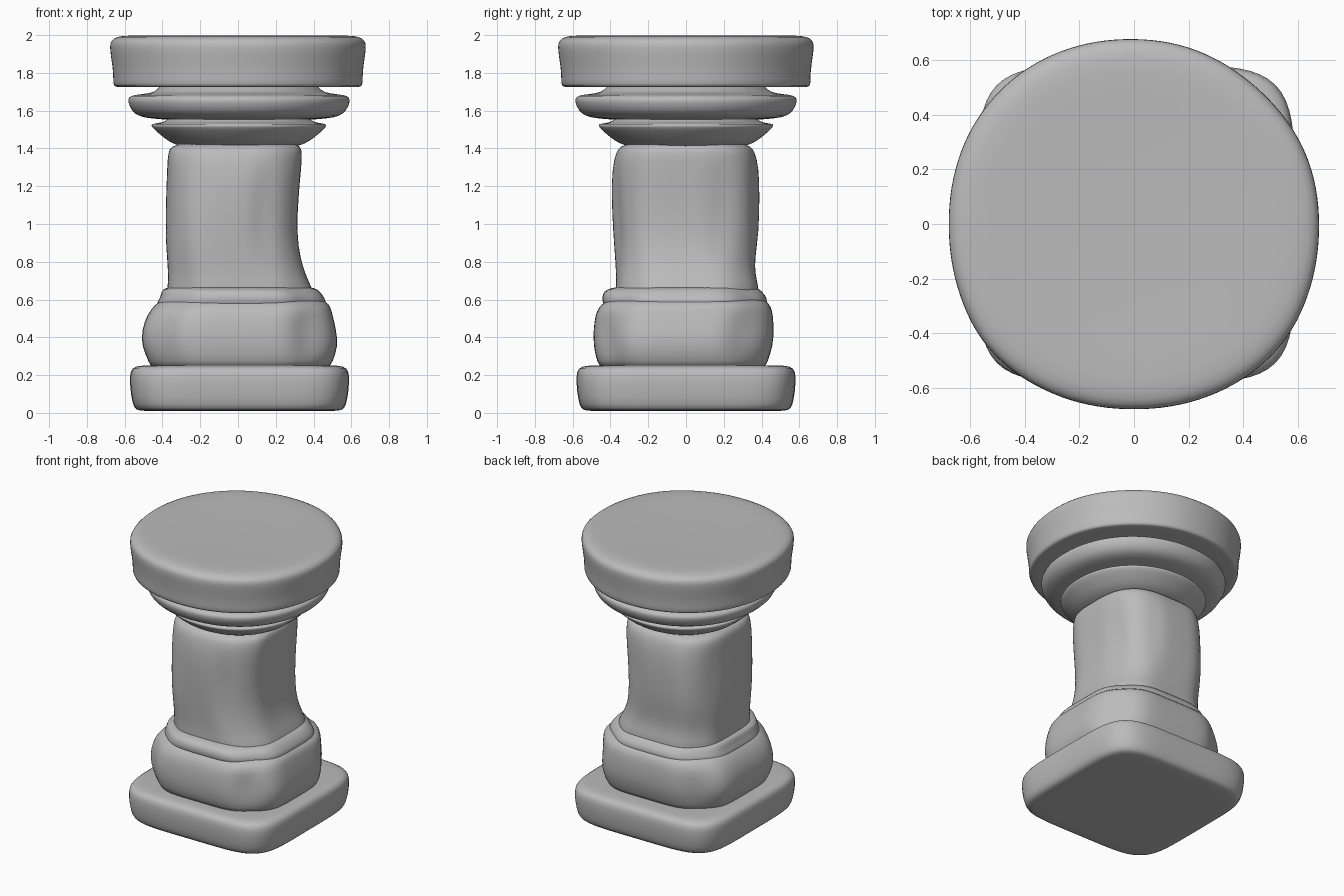
import bpy, bmesh, math

SEGMENTS = 64

cube = bpy.data.objects.get("Cube")
if cube:
    bpy.data.objects.remove(cube, do_unlink=True)

stone = bpy.data.materials.new("grey stone")
stone.use_nodes = True
GREY = (0.5, 0.5, 0.5, 1)
stone.diffuse_color = GREY
stone.node_tree.nodes["Principled BSDF"].inputs["Base Color"].default_value = GREY


def outline(angle, power, diagonal):
    """Radius of a unit rounded square, with optional chamfered corners."""
    c, s = math.cos(angle), math.sin(angle)
    total = abs(c) ** power + abs(s) ** power
    if diagonal:
        for d in (c + s, c - s):
            total += abs(d / math.sqrt(2) / diagonal) ** power
    return total ** (-1 / power)


def dent_scale(angle, z, dents):
    """Carved hollows (positive depth) and bulges (negative depth)."""
    scale = 1
    for degrees, height, width, tall, depth in dents:
        turn = math.remainder(angle - math.radians(degrees), math.tau)
        scale -= depth * math.exp(-(turn / math.radians(width)) ** 2 - ((z - height) / tall) ** 2)
    return scale


def loft(name, rows, power, diagonal=None, dents=()):
    """Skin rings of (z, left edge, right edge, front edge, back edge)."""
    bm = bmesh.new()
    rings = []
    for z, x0, x1, y0, y1 in rows:
        ring = []
        for i in range(SEGMENTS):
            a = math.tau * i / SEGMENTS
            r = outline(a, power, diagonal) * dent_scale(a, z, dents)
            x = (x0 + x1) / 2 + (x1 - x0) / 2 * r * math.cos(a)
            y = (y0 + y1) / 2 + (y1 - y0) / 2 * r * math.sin(a)
            ring.append(bm.verts.new((x, y, z)))
        rings.append(ring)
    for low, high in zip(rings, rings[1:]):
        for i in range(SEGMENTS):
            j = (i + 1) % SEGMENTS
            bm.faces.new((low[i], low[j], high[j], high[i]))
    # Close both ends with fans
    for ring, z in ((rings[0], rows[0][0]), (rings[-1], rows[-1][0])):
        hub = bm.verts.new((0, 0, z))
        for i in range(SEGMENTS):
            bm.faces.new((ring[i], ring[(i + 1) % SEGMENTS], hub))
    bmesh.ops.recalc_face_normals(bm, faces=bm.faces)
    for face in bm.faces:
        face.smooth = True
    mesh = bpy.data.meshes.new(name)
    bm.to_mesh(mesh)
    bm.free()
    mesh.materials.append(stone)
    obj = bpy.data.objects.new(name, mesh)
    bpy.context.collection.objects.link(obj)
    obj.modifiers.new("soften", "SUBSURF").levels = 1
    obj.modifiers["soften"].render_levels = 1
    return obj


def turned(name, profile, power, shift=0, dents=()):
    """Loft from a plain (radius, z) profile."""
    rows = [(z, shift - r, shift + r, -r, r) for r, z in profile]
    return loft(name, rows, power, None, dents)


# Square plinth with soft corners
turned("plinth", [(.2, .01), (.5, .01), (.545, .012), (.565, .04), (.578, .12), (.582, .2),
                  (.57, .238), (.53, .252), (.45, .25), (.2, .25)], 5.6, .008)

# Chunky eight-sided lower drum
loft("lower_drum", [
    (.22, -.46, .48, -.45, .42),
    (.27, -.47, .5, -.47, .43),
    (.35, -.51, .53, -.49, .46),
    (.44, -.51, .52, -.49, .465),
    (.52, -.48, .5, -.48, .46),
    (.56, -.45, .49, -.46, .45),
    (.59, -.42, .47, -.43, .43),
    (.61, -.36, .4, -.38, .38),
], 18, 1.13, [(-52, .4, 9, .12, .07), (35, .4, 10, .12, .06),
              (128, .4, 10, .12, .05), (-135, .42, 9, .12, .03)])

# Worn collar between the drum and the shaft
loft("collar", [
    (.54, -.4, .42, -.4, .38),
    (.57, -.44, .47, -.44, .43),
    (.61, -.41, .46, -.445, .43),
    (.645, -.405, .43, -.435, .4),
    (.66, -.39, .41, -.4, .38),
    (.67, -.34, .36, -.35, .35),
], 16, 1.1, [(-45, .6, 12, .1, .03), (50, .6, 14, .1, .03)])

# Faceted, weathered shaft
loft("shaft", [
    (.6, -.39, .42, -.38, .39),
    (.66, -.37, .39, -.37, .385),
    (.74, -.37, .355, -.37, .365),
    (.82, -.375, .33, -.375, .365),
    (.95, -.385, .31, -.385, .385),
    (1.15, -.38, .32, -.395, .39),
    (1.3, -.375, .335, -.39, .385),
    (1.38, -.37, .34, -.37, .365),
    (1.41, -.355, .33, -.35, .345),
    (1.43, -.3, .3, -.3, .3),
], 16, 1.12, [(-62, 1.05, 11, .3, .08), (-118, 1.2, 10, .2, .04), (28, 1.1, 10, .3, .06),
              (62, 1.15, 10, .25, .05), (150, 1.15, 10, .25, .05), (-150, 1.1, 10, .25, .03)])

# Flared neck moulding
turned("neck_moulding", [(.28, 1.4), (.33, 1.42), (.37, 1.435), (.42, 1.475), (.465, 1.515),
                         (.465, 1.53), (.42, 1.535), (.38, 1.545), (.37, 1.58)], 2.1, .005)

# Rounded middle moulding
turned("middle_moulding", [(.36, 1.55), (.46, 1.558), (.53, 1.568), (.57, 1.6), (.588, 1.645),
                           (.587, 1.67), (.56, 1.684), (.48, 1.69), (.43, 1.705), (.42, 1.75)], 2.1, .005)

# Broad round top slab
turned("top_slab", [(.3, 1.725), (.6, 1.725), (.65, 1.725), (.662, 1.735), (.66, 1.8), (.672, 1.88),
                    (.68, 1.94), (.674, 1.97), (.645, 1.992), (.58, 2), (.4, 1.994), (.15, 1.99)],
       2.13, 0, [(48, 1.85, 25, 1, .03), (-140, 1.85, 15, 1, -.012), (-40, 1.85, 15, 1, -.008)])
